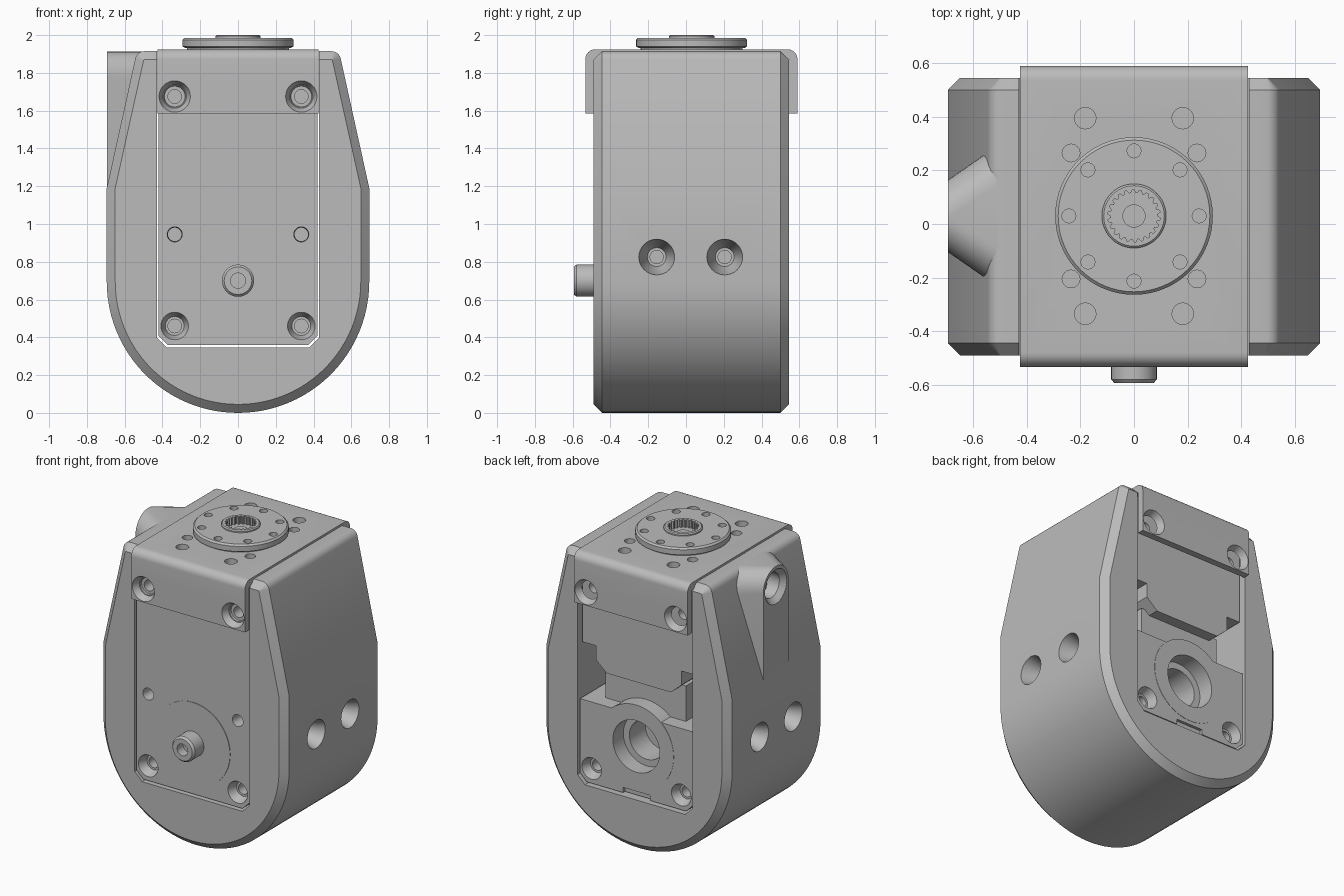
import bpy, bmesh, math
from math import cos, sin, pi, radians

old = bpy.data.objects.get("Cube")
if old:
    bpy.data.objects.remove(old, do_unlink=True)

grey = bpy.data.materials.new("plain grey")
grey.use_nodes = True
GREY = (0.5, 0.5, 0.5, 1)
grey.diffuse_color = GREY
grey.node_tree.nodes["Principled BSDF"].inputs["Base Color"].default_value = GREY

PLACE = {"x": lambda u, v, t: (t, u, v),
         "y": lambda u, v, t: (u, t, v),
         "z": lambda u, v, t: (u, v, t)}


def loft(name, rings):
    """Skin a stack of equal-length rings and cap both ends."""
    bm = bmesh.new()
    vs = [[bm.verts.new(p) for p in ring] for ring in rings]
    n = len(vs[0])
    for a, b in zip(vs, vs[1:]):
        for i in range(n):
            j = (i + 1) % n
            bm.faces.new((a[i], a[j], b[j], b[i]))
    bm.faces.new(vs[0])
    bm.faces.new(vs[-1])
    bmesh.ops.recalc_face_normals(bm, faces=bm.faces)
    me = bpy.data.meshes.new(name)
    bm.to_mesh(me)
    bm.free()
    me.materials.append(grey)
    ob = bpy.data.objects.new(name, me)
    bpy.context.collection.objects.link(ob)
    return ob


def prism(name, pts, axis, a, b):
    return loft(name, [[PLACE[axis](u, v, t) for u, v in pts] for t in (a, b)])


def box(name, x0, x1, y0, y1, z0, z1):
    return prism(name, [(x0, y0), (x1, y0), (x1, y1), (x0, y1)], "z", z0, z1)


def lathe(name, centre, axis, profile, n=48):
    """Turn (radius, position) pairs about an axis."""
    cu, cv = centre
    return loft(name, [[PLACE[axis](cu + r * cos(2 * pi * i / n),
                                    cv + r * sin(2 * pi * i / n), t)
                        for i in range(n)] for r, t in profile])


def arc(cu, cv, r, a0, a1, n):
    return [(cu + r * cos(radians(a0 + (a1 - a0) * i / n)),
             cv + r * sin(radians(a0 + (a1 - a0) * i / n))) for i in range(n + 1)]


def cut(targets, cutter):
    for ob in targets:
        mod = ob.modifiers.new("cut", "BOOLEAN")
        mod.operation = "DIFFERENCE"
        mod.solver = "EXACT"
        mod.object = cutter
        bpy.context.view_layer.objects.active = ob
        bpy.ops.object.modifier_apply(modifier=mod.name)
    bpy.data.objects.remove(cutter, do_unlink=True)


def chamfered(w, z0, z1, c):
    return [(-w, z1), (-w, z0 + c), (-w + c, z0), (w - c, z0), (w, z0 + c), (w, z1)]


# Housing: round bottom, tapered shoulders, chamfered front and back rims
def housing_outline(i):
    half = arc(0, 0.695, 0.695 - i, -90, 0, 24)
    half += [(0.695 - i, 1.19)]
    half += arc(0.495, 1.865, 0.05 - i, 10, 90, 6)
    return half + [(-x, z) for x, z in reversed(half[1:])]


housing = loft("housing", [[(x, y, z) for x, z in housing_outline(i)]
                           for y, i in ((-0.49, 0.045), (-0.445, 0),
                                        (0.5, 0), (0.545, 0.045))])
cut([housing], prism("slot", chamfered(0.43, 0.345, 2.2, 0.055), "y", -1, 1))
for side in (-1, 1):
    for y in (-0.155, 0.205):
        cut([housing], lathe("side_hole", (y, 0.825), "x",
                             [(0.097, side * 0.72), (0.094, side * 0.69), (0.05, side * 0.57),
                              (0.035, side * 0.57), (0.035, side * 0.5)], 32))


# Cable outlet: a flared arch on the right shoulder
def arch(x, w, r, top=1.913):
    pts = [(w, 1.19)] + arc(w - r, top - r, r, 0, 90, 8)
    pts += arc(r - w, top - r, r, 90, 180, 8) + [(-w, 1.19)]
    return [(x, 0.03 + y, z) for y, z in pts]


outlet = loft("cable_outlet", [arch(-0.45, 0.305, 0.15), arch(-0.5, 0.27, 0.145),
                               arch(-0.694, 0.135, 0.134)])
cut([outlet], lathe("outlet_hole", (0.03, 1.775), "x",
                    [(0.12, -0.71), (0.115, -0.69), (0.085, -0.66), (0.085, -0.5)], 32))

# Motor case with an open bay at the back
case = prism("motor_case", chamfered(0.422, 0.36, 1.872, 0.05), "y", -0.482, 0.53)
cut([case], box("step", -0.6, 0.6, 0.505, 0.7, 0.91, 2))
bay = [(-0.5, 0.91), (0.5, 0.91), (0.5, 1.285), (0.32, 1.285), (0.32, 1.19), (0.24, 1.12),
       (-0.24, 1.12), (-0.32, 1.19), (-0.32, 1.285), (-0.5, 1.285)]
cut([case], prism("bay", bay, "y", 0.22, 0.7))
cut([case], box("bottom_notch", -0.1, 0.1, 0.51, 0.6, 0.3, 0.395))
box("connector_block", -0.3, 0.3, 0.15, 0.43, 0.9, 1.15)

# Round motor covers
back_disc = lathe("back_cover_disc", (0, 0.7), "y", [(0.28, 0.35), (0.28, 0.532)], 64)
front_disc = lathe("front_cover_disc", (0, 0.7), "y", [(0.28, -0.46), (0.28, -0.486)], 64)
cut([case, back_disc], lathe("shaft_hole", (0, 0.7), "y",
                             [(0.175, 0.6), (0.175, 0.42), (0.13, 0.42), (0.13, 0.25)]))
pivot = lathe("front_pivot", (0, 0.7), "y",
              [(0.085, -0.45), (0.085, -0.58), (0.073, -0.594)])
cut([pivot], lathe("pivot_hole", (0, 0.7), "y", [(0.04, -0.7), (0.04, -0.53)], 32))

# Bent bracket over the top
outer = arc(-0.48, 1.872, 0.053, 180, 90, 8) + arc(0.537, 1.872, 0.053, 90, 0, 8)
inner = [(0.544, 1.585), (0.544, 1.874), (-0.488, 1.874), (-0.488, 1.585)]
bracket = prism("top_bracket", [(-0.533, 1.585)] + outer + [(0.59, 1.585)] + inner,
                "x", -0.425, 0.425)


# Screw holes on the front and back
def screw_hole(targets, x, z, surface, depth_dir, r, flare):
    d = depth_dir
    cut(targets, lathe("screw_hole", (x, z), "y",
                       [(r, surface - d * 0.05), (r, surface), (flare, surface + d * 0.06),
                        (0.036, surface + d * 0.06), (0.036, surface + d * 0.15)], 32))


for x in (-0.335, 0.335):
    screw_hole([bracket, case], x, 1.675, -0.533, 1, 0.083, 0.055)
    screw_hole([bracket, case], x, 1.675, 0.59, -1, 0.083, 0.055)
    screw_hole([case], x, 0.46, -0.482, 1, 0.073, 0.05)
    screw_hole([case], x, 0.46, 0.53, -1, 0.073, 0.05)
    screw_hole([case], x, 0.945, -0.482, 1, 0.04, 0.036)

# Holes in the bracket top
for sx in (-1, 1):
    for px, py, r in ((0.182, 0.365, 0.04), (0.235, 0.235, 0.033)):
        for sy in (-1, 1):
            cut([bracket], lathe("top_hole", (sx * px, 0.03 + sy * py), "z",
                                 [(r, 1.8), (r, 2)], 24))

# Output disc with a bolt circle and a splined socket
lathe("disc_hub", (0, 0.03), "z", [(0.27, 1.9), (0.27, 1.945)], 64)
disc = lathe("output_disc", (0, 0.03), "z",
             [(0.28, 1.932), (0.294, 1.94), (0.294, 1.975), (0.283, 1.986)], 64)
for k in range(8):
    a = k * pi / 4
    cut([disc], lathe("bolt_hole", (0.243 * cos(a), 0.03 + 0.243 * sin(a)), "z",
                      [(0.026, 1.95), (0.026, 2.1)], 20))
collar = lathe("spline_collar", (0, 0.03), "z",
               [(0.12, 1.94), (0.12, 1.994), (0.113, 2.0)])
teeth = [((0.086 + 0.012 * (k // 2 % 2)) * cos(k * pi / 44),
          0.03 + (0.086 + 0.012 * (k // 2 % 2)) * sin(k * pi / 44)) for k in range(88)]
cut([disc, collar], prism("spline", teeth, "z", 1.948, 2.1))
lathe("socket_core", (0, 0.03), "z", [(0.043, 1.93), (0.043, 1.955)], 32)

# Smooth curved walls, keep hard edges
bpy.ops.object.select_all(action="DESELECT")
for ob in list(bpy.context.collection.objects):
    if ob.type == "MESH" and grey.name in ob.data.materials:
        ob.select_set(True)
        bpy.context.view_layer.objects.active = ob
bpy.ops.object.shade_smooth_by_angle(angle=radians(28))
